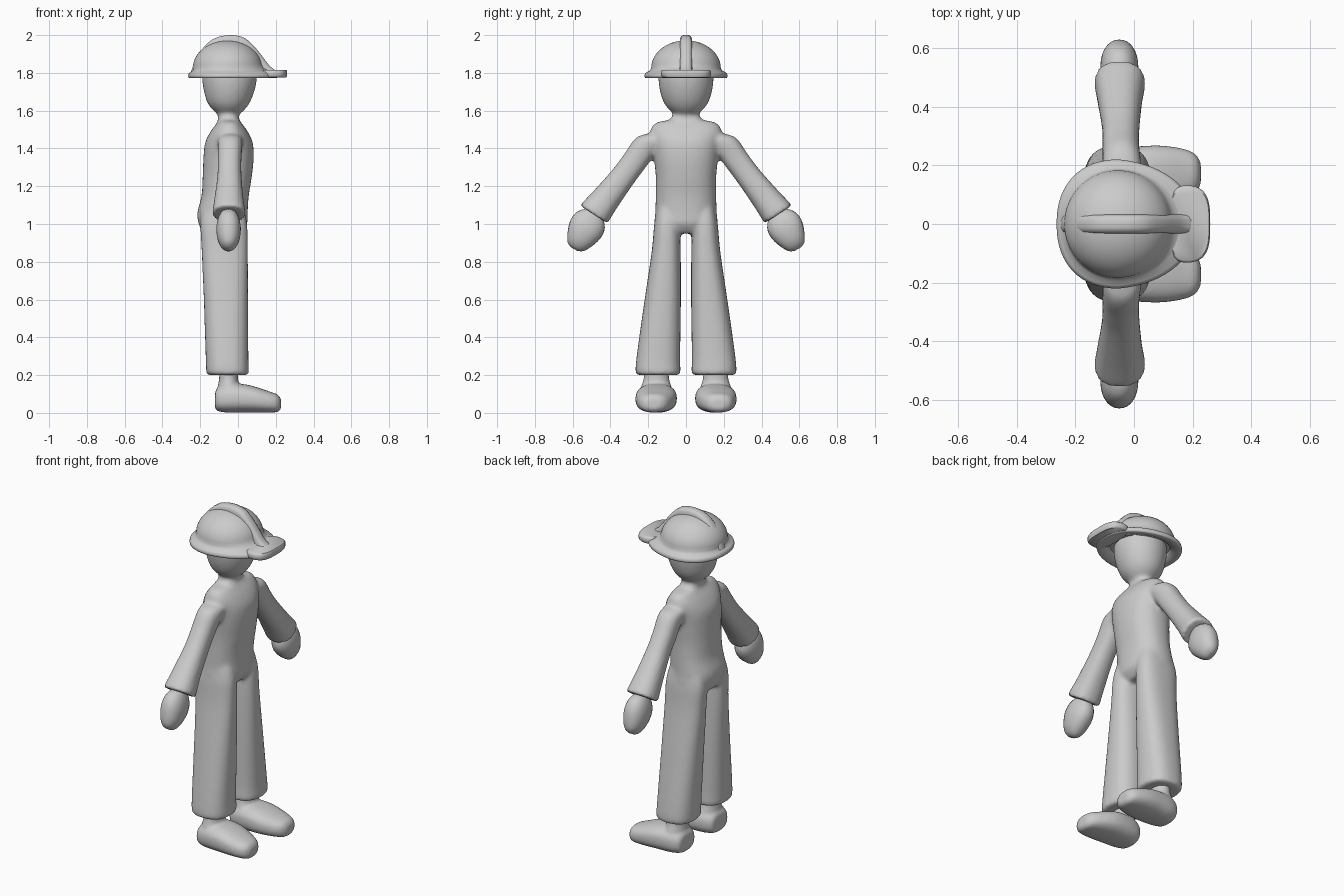
import bpy, bmesh, math
from mathutils import Vector

if "Cube" in bpy.data.objects:
    bpy.data.objects.remove(bpy.data.objects["Cube"])

mat = bpy.data.materials.new("plain grey")
mat.diffuse_color = (0.6, 0.6, 0.6, 1)
mat.use_nodes = True
mat.node_tree.nodes["Principled BSDF"].inputs["Base Color"].default_value = mat.diffuse_color
X, Y, Z = Vector((1, 0, 0)), Vector((0, 1, 0)), Vector((0, 0, 1))


def spline(rows, steps=5):
    """Smoothly fill in between rows of numbers."""
    out = []
    for i in range(len(rows) - 1):
        p = [rows[min(max(i + k, 0), len(rows) - 1)] for k in (-1, 0, 1, 2)]
        for s in range(steps):
            t = s / steps
            out.append([0.5 * (2 * b + (c - a) * t + (2 * a - 5 * b + 4 * c - d) * t * t
                               + (3 * b - a - 3 * c + d) * t ** 3) for a, b, c, d in zip(*p)])
    return out + [list(rows[-1])]


def oval(t, n):
    c, s = math.cos(t), math.sin(t)
    return math.copysign(abs(c) ** (2 / n), c), math.copysign(abs(s) ** (2 / n), s)


def skin(bm, rings):
    """Join equal rings of points into a closed tube."""
    vs = [[bm.verts.new(p) for p in r] for r in rings]
    n = len(vs[0])
    for a, b in zip(vs, vs[1:]):
        for i in range(n):
            j = (i + 1) % n
            bm.faces.new((a[i], a[j], b[j], b[i]))
    bm.faces.new(vs[0][::-1])
    bm.faces.new(vs[-1])


def loft(bm, rows, u, v, n=2.2, seg=36, steps=5):
    """Rows are x, y, z, half size along u, half size along v."""
    rings = []
    for x, y, z, a, b in spline(rows, steps):
        ring = []
        for k in range(seg):
            c, s = oval(2 * math.pi * k / seg, n)
            ring.append(Vector((x, y, z)) + u * (a * c) + v * (b * s))
        rings.append(ring)
    skin(bm, rings)


def finish(name, bm, voxel=0, smooth=6, angle=40):
    bmesh.ops.recalc_face_normals(bm, faces=bm.faces)
    me = bpy.data.meshes.new(name)
    bm.to_mesh(me)
    bm.free()
    ob = bpy.data.objects.new(name, me)
    bpy.context.collection.objects.link(ob)
    me.materials.append(mat)
    bpy.ops.object.select_all(action='DESELECT')
    ob.select_set(True)
    bpy.context.view_layer.objects.active = ob
    if voxel:
        m = ob.modifiers.new("blend", 'REMESH')
        m.mode, m.voxel_size = 'VOXEL', voxel
        m = ob.modifiers.new("soften", 'SMOOTH')
        m.factor, m.iterations = 0.5, smooth
        bpy.ops.object.convert(target='MESH')
    bpy.ops.object.shade_smooth_by_angle(angle=math.radians(angle))
    return ob


# Suit: torso, sleeves and trouser legs blended into one skin, with head
bm = bmesh.new()
loft(bm, [(-.085, 0, .95, .10, .14), (-.08, 0, 1.0, .128, .166), (-.082, 0, 1.06, .133, .163),
          (-.068, 0, 1.15, .125, .16), (-.057, 0, 1.25, .13, .16), (-.05, 0, 1.35, .133, .17),
          (-.048, 0, 1.43, .126, .18), (-.047, 0, 1.49, .098, .19), (-.047, 0, 1.535, .065, .16),
          (-.05, 0, 1.555, .056, .085), (-.052, 0, 1.6, .056, .064)], X, Y, 2.3)
loft(bm, [(-.05, 0, 1.57, .04, .045), (-.05, 0, 1.6, .08, .084), (-.05, 0, 1.64, .111, .116),
          (-.047, 0, 1.7, .133, .137), (-.045, 0, 1.77, .145, .146), (-.045, 0, 1.83, .14, .14)], X, Y, 2)
for s in (1, -1):
    v = Vector((0, .84 * s, .54))
    loft(bm, [(-.045, s * .1, 1.45, .07, .06), (-.042, s * .2, 1.425, .066, .068),
              (-.045, s * .27, 1.335, .063, .067), (-.045, s * .33, 1.255, .064, .067),
              (-.048, s * .42, 1.14, .076, .076), (-.048, s * .482, 1.06, .087, .086),
              (-.048, s * .487, 1.05, .083, .082)], X, v, 2.3)
    loft(bm, [(-.055, s * .148, .2, .098, .10), (-.055, s * .148, .212, .112, .118),
              (-.058, s * .146, .3, .113, .115), (-.064, s * .123, .6, .117, .096),
              (-.07, s * .105, .85, .122, .077), (-.075, s * .1, 1.0, .123, .068),
              (-.075, s * .09, 1.1, .10, .06)], X, Y, 2.5)
finish("suit_and_head", bm, .011, 7, 60)

for side, s in (("left", 1), ("right", -1)):
    # Mitten hand with wrist
    bm = bmesh.new()
    d = Vector((0, .5 * s, -.866))
    v = Vector((0, .866 * s, .5))
    rows = []
    for t, a, b in ((-.10, .04, .045), (-.02, .04, .047), (.005, .048, .07), (.04, .06, .09),
                    (.09, .065, .092), (.15, .056, .072), (.19, .035, .048), (.205, .012, .02)):
        c = Vector((-.05, .49 * s, 1.045)) + d * t
        rows.append((*c, a, b))
    loft(bm, rows, X, v, 2.2, 24, 3)
    finish(side + "_hand", bm, 0, 0, 70)

    # Shoe with ankle
    bm = bmesh.new()
    c = s * .157
    loft(bm, [(-.122, c, .065, .045, .03), (-.112, c, .07, .078, .058), (-.06, c, .077, .10, .075),
              (.03, c, .077, .109, .075), (.10, s * .161, .069, .106, .067),
              (.17, s * .168, .057, .088, .055), (.21, s * .172, .051, .066, .046),
              (.228, s * .172, .047, .035, .025)], Y, Z, 2.5)
    loft(bm, [(-.05, c, .08, .066, .09), (-.05, c, .14, .058, .08), (-.05, c, .18, .05, .068),
              (-.05, c, .25, .05, .066)], X, Y, 2)
    finish(side + "_shoe", bm, .009, 6, 60)


# Helmet shell: egg-shaped brim flowing up into a round dome, hollow below
def brim(k, z, dome=0.0):
    ring = []
    for i in range(64):
        t = 2 * math.pi * i / 64
        c, s = oval(t, 2.25)
        front = .262 if c > 0 else .212
        px = -.052 + front * k * c
        py = .22 * k * s * (1 - .12 * max(c, 0))
        qx, qy = -.055 + .19 * k * math.cos(t), .19 * k * math.sin(t)
        ring.append(Vector((px + (qx - px) * dome, py + (qy - py) * dome, z)))
    return ring


bm = bmesh.new()
rings = [brim(.70, 1.80), brim(.72, 1.785), brim(.96, 1.772), brim(.99, 1.775), brim(1, 1.785),
         brim(.985, 1.797), brim(.95, 1.803), brim(.91, 1.812, .35), brim(.94, 1.825, .8)]
for i in range(1, 12):
    a = math.radians(8 * i)
    rings.append(brim(.97 * math.cos(a), 1.825 + .147 * math.sin(a), 1))
skin(bm, rings)
finish("helmet_shell", bm, 0, 0, 60)

# Ridge running over the helmet from back to front
bm = bmesh.new()
arc = spline([(-.25, 1.80), (-.235, 1.845), (-.195, 1.92), (-.13, 1.98), (-.045, 2.0), (.035, 1.985),
              (.095, 1.93), (.14, 1.872), (.17, 1.835), (.20, 1.812)], 3)
rings = []
for x, z in arc:
    # Rounded strip standing on the shell
    n = Vector((x + .05, 0, z - 1.79)).normalized()
    ring = []
    for w, h in ((-.034, -.045), (-.031, -.02), (-.026, -.006), (-.013, 0),
                 (.013, 0), (.026, -.006), (.031, -.02), (.034, -.045)):
        p = Vector((x, w, z)) + n * h
        p.z = max(p.z, 1.785)
        ring.append(p)
    rings.append(ring)
skin(bm, rings)
finish("helmet_ridge", bm, 0, 0, 50)

# Front peak plate
bm = bmesh.new()
rings = []
for k, z in ((.94, 1.776), (1, 1.784), (1, 1.808), (.94, 1.816)):
    ring = []
    for i in range(40):
        c, s = oval(2 * math.pi * i / 40, 3.2)
        ring.append(Vector((.19 + .07 * k * c, .132 * k * s * (1 - .1 * max(c, 0)), z)))
    rings.append(ring)
skin(bm, rings)
finish("helmet_peak", bm, 0, 0, 50)
